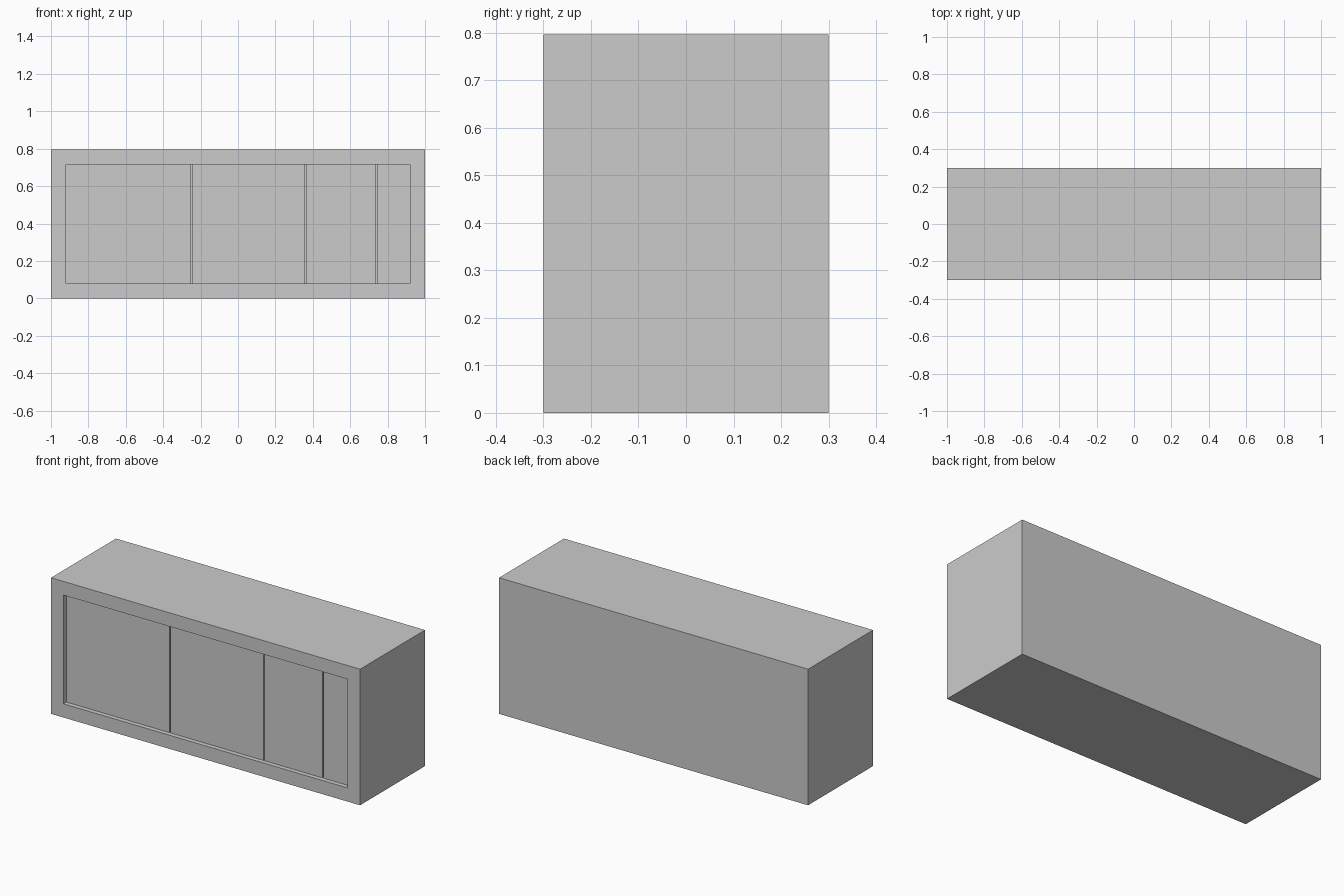
import bpy

if "Cube" in bpy.data.objects:
    bpy.data.objects.remove(bpy.data.objects["Cube"])

W, D, H = 2.0, 0.6, 0.796   # overall size
T = 0.08                    # board thickness
RECESS = 0.027              # door setback from the front
DOOR = 0.01                 # door thickness
GAP = 0.006


def box(name, x0, x1, y0, y1, z0, z1):
    bpy.ops.mesh.primitive_cube_add(
        size=1, location=((x0 + x1) / 2, (y0 + y1) / 2, (z0 + z1) / 2))
    ob = bpy.context.object
    ob.name = name
    ob.scale = (x1 - x0, y1 - y0, z1 - z0)
    bpy.ops.object.transform_apply(location=False, rotation=False, scale=True)
    return ob


# Cabinet carcass: one block with the front opening inset and pushed back
body = box("cabinet_body", -W / 2, W / 2, -D / 2, D / 2, 0, H)
opening = box("opening_cutter", -W / 2 + T, W / 2 - T,
              -D / 2 - 0.1, -D / 2 + RECESS + DOOR, T, H - T)
cut = body.modifiers.new("front_opening", 'BOOLEAN')
cut.operation = 'DIFFERENCE'
cut.solver = 'EXACT'
cut.object = opening
bpy.context.view_layer.objects.active = body
bpy.ops.object.modifier_apply(modifier=cut.name)
bpy.data.objects.remove(opening, do_unlink=True)

# Flush sliding doors separated by narrow grooves
edges = [-W / 2 + T, -0.25, 0.36, 0.74, W / 2 - T]
for i, (a, b) in enumerate(zip(edges, edges[1:])):
    left = a if i == 0 else a + GAP / 2
    right = b if i == 3 else b - GAP / 2
    box(f"door_panel_{i + 1}", left, right,
        -D / 2 + RECESS, -D / 2 + RECESS + DOOR, T, H - T)
